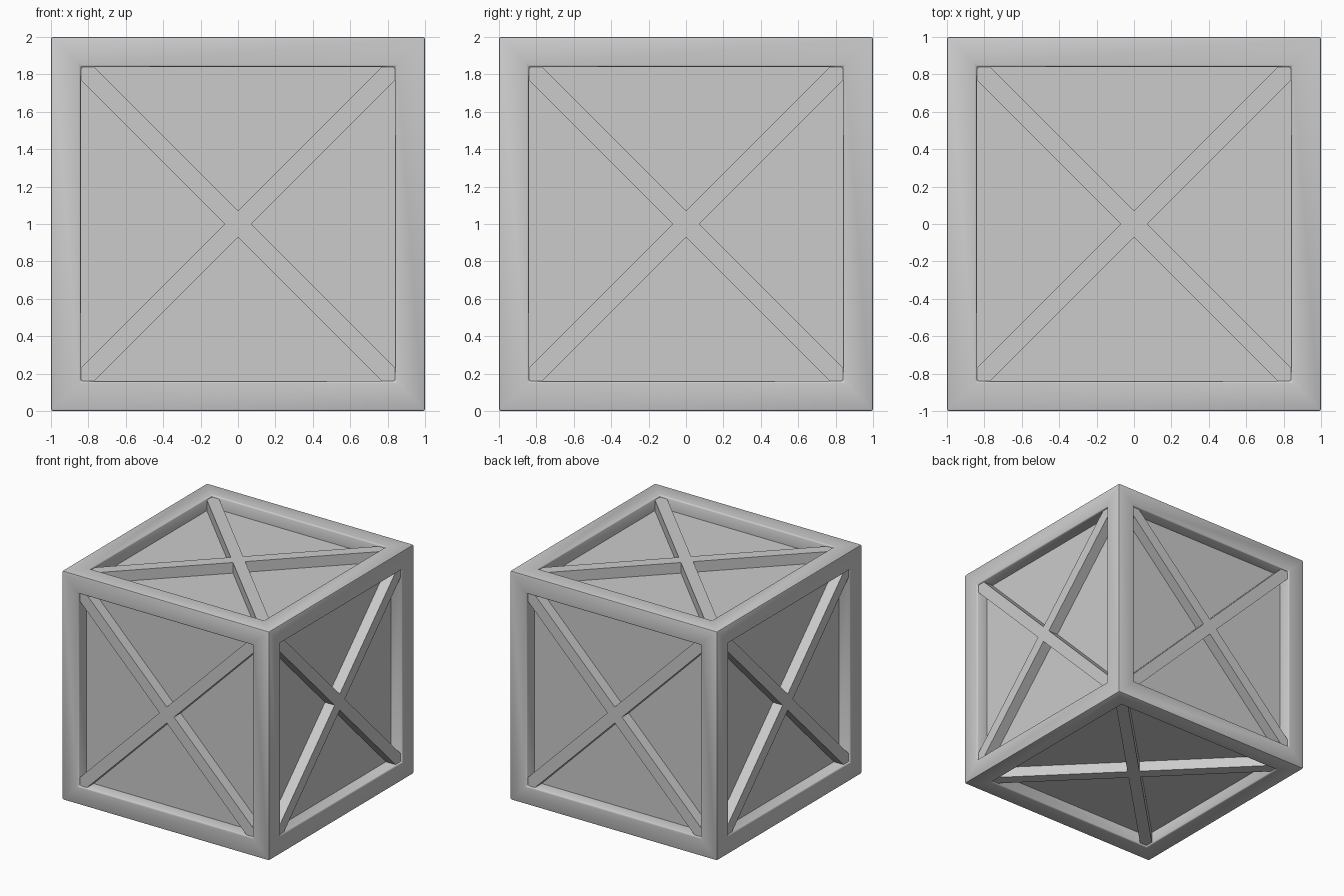
import bpy, bmesh
from math import pi
from mathutils import Matrix, Vector

if "Cube" in bpy.data.objects:
    bpy.data.objects.remove(bpy.data.objects["Cube"])

OPEN, DEPTH, LIP, ARM = 0.84, 0.11, 0.017, 0.07   # opening half size, panel depth, brace setback, brace half diagonal


def add_object(name, bm, matrix=None):
    mesh = bpy.data.meshes.new(name)
    bmesh.ops.recalc_face_normals(bm, faces=bm.faces)
    bm.to_mesh(mesh)
    bm.free()
    ob = bpy.data.objects.new(name, mesh)
    bpy.context.collection.objects.link(ob)
    if matrix:
        ob.matrix_world = matrix
    return ob


# Crate body: cube with every side inset and pushed in to leave a frame
bm = bmesh.new()
bmesh.ops.create_cube(bm, size=2, matrix=Matrix.Translation((0, 0, 1)))
centre = Vector((0, 0, 1))
panels = list(bm.faces)
bmesh.ops.inset_individual(bm, faces=panels, thickness=1 - OPEN, use_even_offset=True)
for face in panels:
    normal = face.normal.copy()
    new = bmesh.ops.extrude_discrete_faces(bm, faces=[face])["faces"][0]
    bmesh.ops.translate(bm, verts=new.verts, vec=-normal * DEPTH)
bm.normal_update()


def is_frame_edge(e):
    # outer edges, opening rims and recess corners, but not panel outlines or flat seams
    on_panel = any(abs(max(abs(c) for c in f.calc_center_median() - centre) - (1 - DEPTH)) < 1e-4
                   and f.calc_area() > 1 for f in e.link_faces)
    return not on_panel and e.calc_face_angle(0) > 0.5


edges = [e for e in bm.edges if is_frame_edge(e)]
bmesh.ops.bevel(bm, geom=edges, offset=0.012, segments=2, profile=0.5, affect='EDGES', clamp_overlap=True)
crate = add_object("crate_frame", bm)
bpy.context.view_layer.objects.active = crate
crate.select_set(True)
bpy.ops.object.shade_smooth_by_angle(angle=pi / 5)

# Cross braces: one X-shaped plate in each recess
arm = [(ARM, 0), (OPEN, OPEN - ARM), (OPEN, OPEN), (OPEN - ARM, OPEN)]
sides = {
    "top": Matrix.Identity(4),
    "bottom": Matrix.Rotation(pi, 4, 'X'),
    "front": Matrix.Rotation(pi / 2, 4, 'X'),
    "back": Matrix.Rotation(-pi / 2, 4, 'X'),
    "right": Matrix.Rotation(pi / 2, 4, 'Y'),
    "left": Matrix.Rotation(-pi / 2, 4, 'Y'),
}
for side, rotation in sides.items():
    bm = bmesh.new()
    outline = []
    for k in range(4):
        turn = Matrix.Rotation(k * pi / 2, 3, 'Z')
        outline += [bm.verts.new(turn @ Vector((x, y, 1 - DEPTH))) for x, y in arm]
    base = bm.faces.new(outline)
    top = bmesh.ops.extrude_face_region(bm, geom=[base])["geom"]
    bmesh.ops.translate(bm, verts=[v for v in top if isinstance(v, bmesh.types.BMVert)],
                        vec=(0, 0, DEPTH - LIP))
    add_object(side + "_cross_brace", bm, Matrix.Translation(centre) @ rotation)
